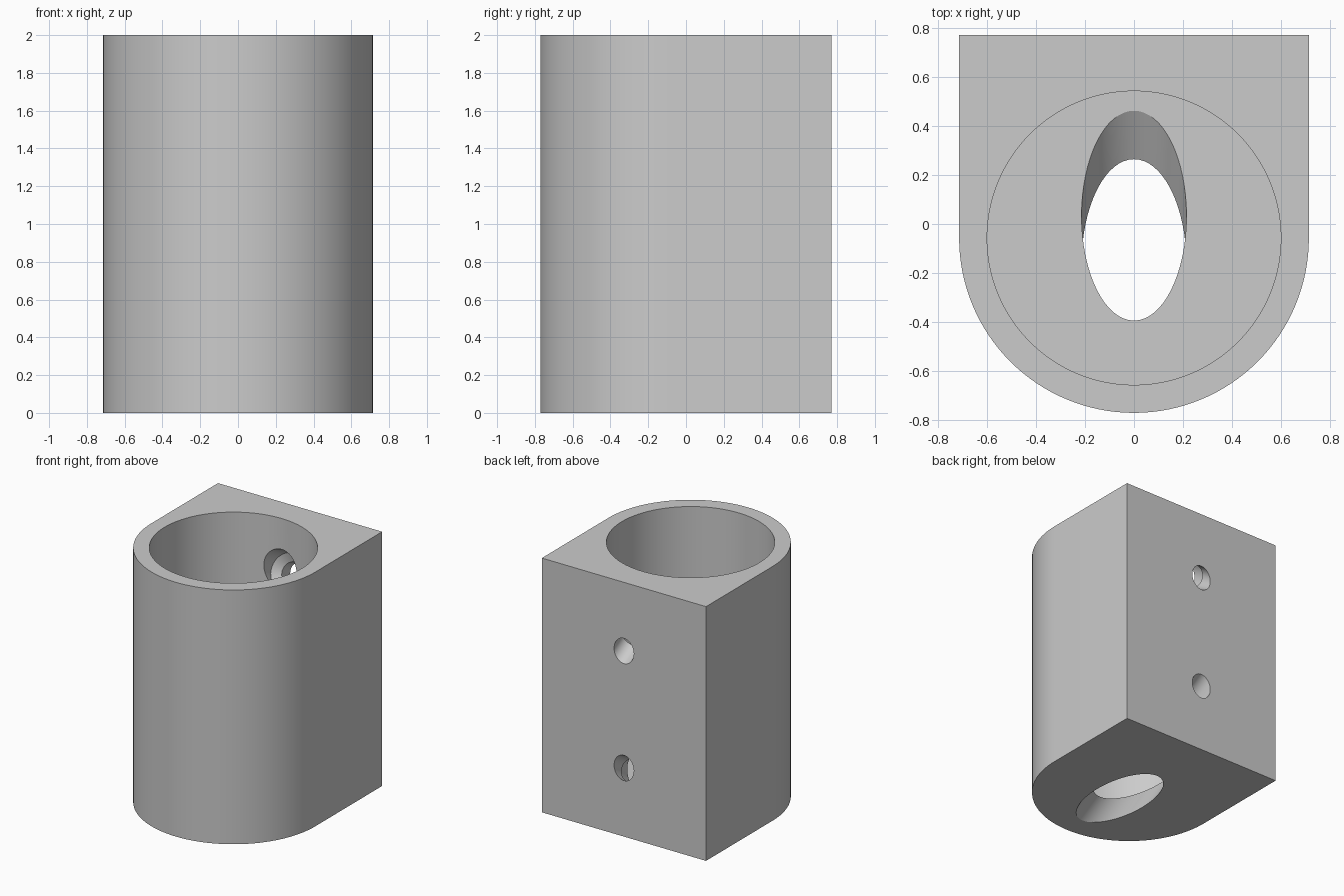
import bpy, bmesh, math
from mathutils import Matrix, Vector

cube = bpy.data.objects.get("Cube")
if cube:
    bpy.data.objects.remove(cube, do_unlink=True)

MM = 2 / 35                       # one design unit
OUTER, BORE, WALL, HEIGHT = 12.5 * MM, 10.5 * MM, 2 * MM, 2.0
BACK = 13.5 * MM                  # y of the flat back
AXIS_Y = OUTER - BACK             # y of the bore axis
TILT = math.radians(30)           # slope of the screw holes

grey = bpy.data.materials.new("light grey")
grey.use_nodes = True
colour = (0.6, 0.6, 0.6, 1)
grey.diffuse_color = colour
grey.node_tree.nodes["Principled BSDF"].inputs["Base Color"].default_value = colour


def make_object(name, bm):
    bmesh.ops.recalc_face_normals(bm, faces=bm.faces)
    mesh = bpy.data.meshes.new(name)
    bm.to_mesh(mesh)
    bm.free()
    mesh.materials.append(grey)
    obj = bpy.data.objects.new(name, mesh)
    bpy.context.collection.objects.link(obj)
    return obj


def turned(name, profile, origin, direction, segments=64):
    """Closed solid turned from (distance, radius) pairs along a direction."""
    bm = bmesh.new()
    frame = Matrix.Translation(origin) @ Vector(direction).to_track_quat('Z', 'Y').to_matrix().to_4x4()
    rings = []
    for dist, rad in profile:
        rings.append([bm.verts.new(frame @ Vector((rad * math.cos(a), rad * math.sin(a), dist)))
                      for a in (2 * math.pi * i / segments for i in range(segments))])
    for low, high in zip(rings, rings[1:]):
        for i in range(segments):
            j = (i + 1) % segments
            bm.faces.new((low[i], low[j], high[j], high[i]))
    bm.faces.new(rings[0])
    bm.faces.new(rings[-1])
    return make_object(name, bm)


# Body: half-round front with a square back, extruded upward
bm = bmesh.new()
steps = 64
outline = [(OUTER * math.cos(a), AXIS_Y + OUTER * math.sin(a))
           for a in (math.pi + math.pi * i / steps for i in range(steps + 1))]
outline += [(OUTER, BACK), (-OUTER, BACK)]
base = bm.faces.new([bm.verts.new((x, y, 0)) for x, y in outline])
top = bmesh.ops.extrude_face_region(bm, geom=[base])
bmesh.ops.translate(bm, vec=(0, 0, HEIGHT),
                    verts=[v for v in top["geom"] if isinstance(v, bmesh.types.BMVert)])
body = make_object("holder_body", bm)

# Bore, open at the top
cutters = [turned("bore_cutter", [(WALL, BORE), (HEIGHT + 0.2, BORE)],
                  (0, AXIS_Y, 0), (0, 0, 1), 128)]

# Slanted screw holes, widened on the inside for the screw heads
SHAFT, HEAD = 1.5 * MM, 2.5 * MM
for label, z, side in (("lower", 0.54, -1), ("upper", 1.46, 1)):
    inward = (0, -math.cos(TILT), side * math.sin(TILT))
    cutters.append(turned(label + "_screw_cutter",
                          [(-0.2, SHAFT), (2 * MM, SHAFT), (3 * MM, HEAD), (0.45, HEAD)],
                          (0, BACK, z), inward))
    if side < 0:
        # Screwdriver access through the floor, in line with the lower screw
        cutters.append(turned("access_cutter", [(0.45, 3.75 * MM), (1.8, 3.75 * MM)],
                              (0, BACK, z), inward))

for cutter in cutters:
    cutter.hide_render = True
    mod = body.modifiers.new(cutter.name, 'BOOLEAN')
    mod.operation = 'DIFFERENCE'
    mod.solver = 'EXACT'
    mod.object = cutter

# Apply the cuts, drop the cutters and shade smooth between sharp edges
bpy.ops.object.select_all(action='DESELECT')
body.select_set(True)
bpy.context.view_layer.objects.active = body
for mod in list(body.modifiers):
    bpy.ops.object.modifier_apply(modifier=mod.name)
for cutter in cutters:
    bpy.data.objects.remove(cutter, do_unlink=True)
bpy.ops.object.shade_smooth_by_angle(angle=math.radians(25))
